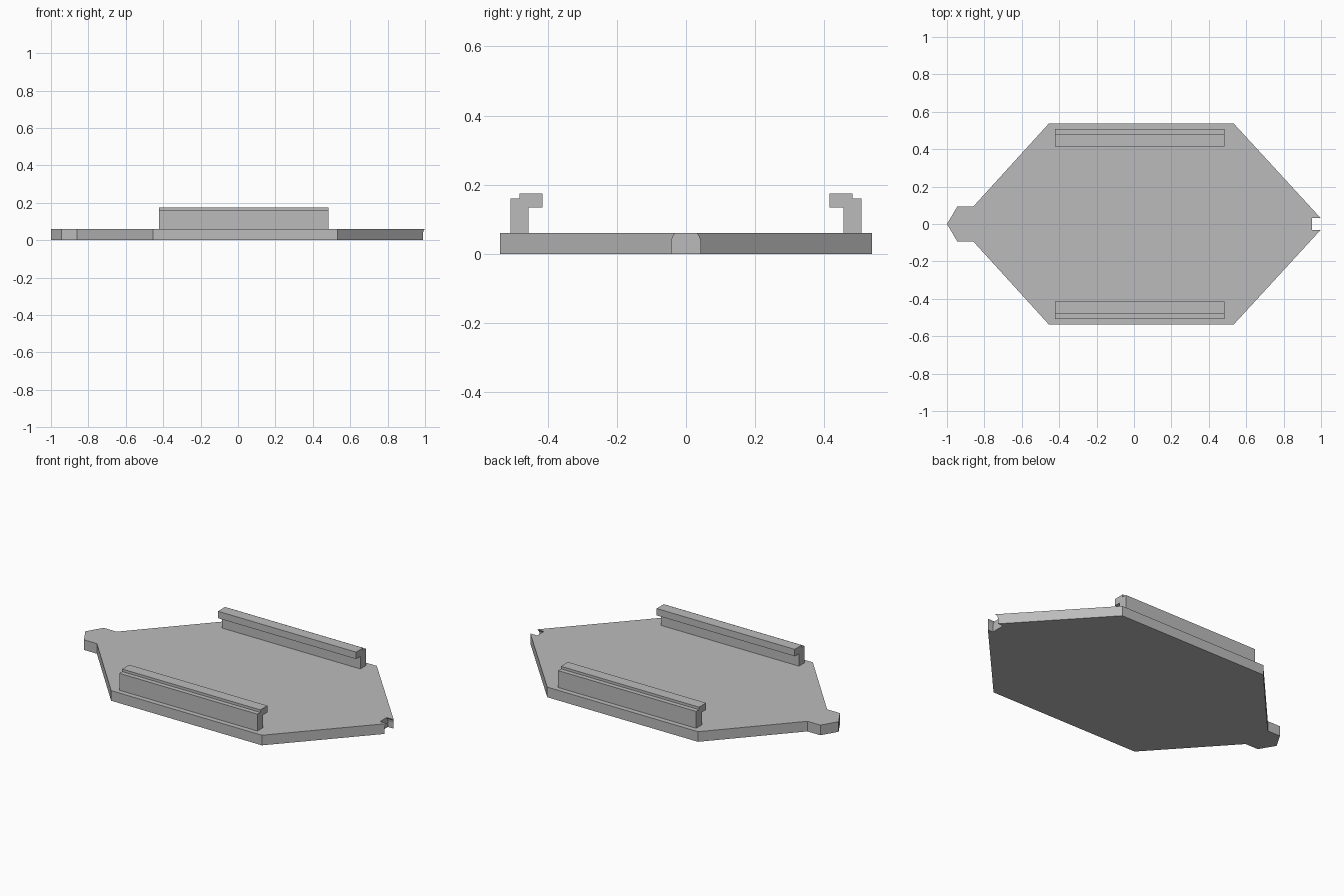
import bpy
import bmesh

cube = bpy.data.objects.get("Cube")
if cube:
    bpy.data.objects.remove(cube, do_unlink=True)

grey = bpy.data.materials.new("plain grey")
grey.use_nodes = True
colour = (0.5, 0.5, 0.5, 1)
grey.diffuse_color = colour
grey.node_tree.nodes["Principled BSDF"].inputs["Base Color"].default_value = colour


def prism(name, points, axis, start, end):
    """Extrude a flat profile along x (points are y, z) or z (points are x, y)."""
    bm = bmesh.new()
    if axis == "X":
        verts = [bm.verts.new((start, a, b)) for a, b in points]
        move = (end - start, 0, 0)
    else:
        verts = [bm.verts.new((a, b, start)) for a, b in points]
        move = (0, 0, end - start)
    face = bm.faces.new(verts)
    new = bmesh.ops.extrude_face_region(bm, geom=[face])["geom"]
    bmesh.ops.translate(bm, vec=move, verts=[v for v in new if isinstance(v, bmesh.types.BMVert)])
    bmesh.ops.recalc_face_normals(bm, faces=bm.faces)
    mesh = bpy.data.meshes.new(name)
    bm.to_mesh(mesh)
    bm.free()
    mesh.materials.append(grey)
    obj = bpy.data.objects.new(name, mesh)
    bpy.context.collection.objects.link(obj)
    return obj


def mirrored(half):
    """Complete an outline by reflecting its second or first coordinate."""
    return half + [(x, -y) for x, y in reversed(half) if y > 0]


# Base plate with a pointed tab at one end
thickness = 0.06
outline = mirrored([(-1, 0), (-0.945, 0.0925), (-0.86, 0.0925),
                    (-0.455, 0.5375), (0.533, 0.5375), (1.027, 0)])
# the end points lie on the axis, so the loop closes in order
half = outline[:6]
outline = half + [(x, -y) for x, y in reversed(half[1:5])]
plate = prism("base_plate", outline, "Z", 0, thickness)

# Arched notch in the opposite tip
arch = [(0.042, -0.02), (0.042, 0.035), (0.039, 0.048), (0.031, 0.06), (0.022, 0.068)]
cutter = prism("notch_cutter", arch + [(-y, z) for y, z in reversed(arch)], "X", 0.953, 1.1)
cutter.hide_render = True
cut = plate.modifiers.new("notch", "BOOLEAN")
cut.operation = "DIFFERENCE"
cut.solver = "EXACT"
cut.object = cutter
bpy.context.view_layer.objects.active = plate
bpy.ops.object.modifier_apply(modifier=cut.name)
bpy.data.objects.remove(cutter, do_unlink=True)

# Hooked rails along both long edges, lips facing inward
rail = [(0.455, thickness), (0.508, thickness), (0.508, 0.16), (0.481, 0.16),
        (0.481, 0.175), (0.415, 0.175), (0.415, 0.134), (0.455, 0.134)]
for name, side in (("front_rail", -1), ("back_rail", 1)):
    prism(name, [(side * y, z) for y, z in rail], "X", -0.422, 0.483)
